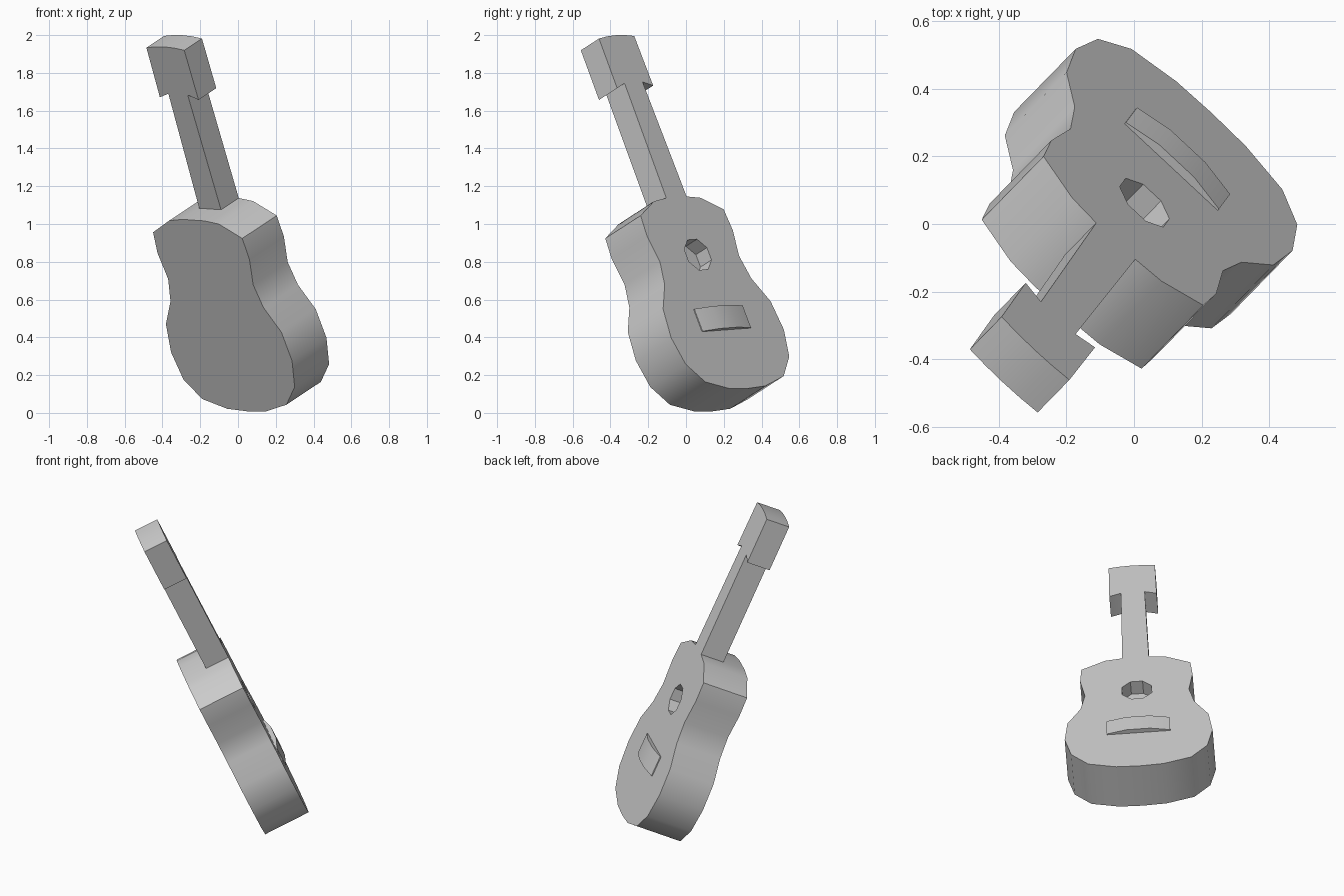
import bpy, bmesh
from mathutils import Vector, Matrix

if "Cube" in bpy.data.objects:
    bpy.data.objects.remove(bpy.data.objects["Cube"])

# Leaning frame: local x = width, y = out of the soundboard, z = along the neck
W = Vector((0.73, -0.68, -0.05)).normalized()
N = Vector((0.633, 0.649, 0.420)).normalized()
U = W.cross(N)
FRAME = Matrix((W, N, U)).transposed().to_4x4()
MID = -0.062                           # centre line across the width
FACE, BACK, NECK_BACK = 0.413, 0.125, 0.265


def prism(name, rings, smooth=0.0):
    """Closed solid between two matching loops of local points."""
    bm = bmesh.new()
    a, b = [[bm.verts.new(FRAME @ Vector((x + MID, y, z))) for x, y, z in r] for r in rings]
    bm.faces.new(a)
    bm.faces.new(b[::-1])
    for i in range(len(a)):
        j = (i + 1) % len(a)
        bm.faces.new((a[i], b[i], b[j], a[j]))
    bmesh.ops.recalc_face_normals(bm, faces=bm.faces)
    me = bpy.data.meshes.new(name)
    bm.to_mesh(me)
    bm.free()
    ob = bpy.data.objects.new(name, me)
    bpy.context.collection.objects.link(ob)
    if smooth:
        bpy.ops.object.select_all(action='DESELECT')
        ob.select_set(True)
        bpy.context.view_layer.objects.active = ob
        bpy.ops.object.shade_smooth_by_angle(angle=smooth)
    return ob


def plate(name, half, front, back, smooth=0.0):
    """Mirror a half outline (width, length) and extrude it through the depth."""
    full = half + [(-x, z) for x, z in reversed(half) if x > 0]
    return prism(name, [[(x, y, z) for x, z in full] for y in (front, back)], smooth)


# Figure-eight body
body = plate("body", [
    (0, -0.052), (0.14, -0.045), (0.305, 0.003), (0.403, 0.112), (0.438, 0.268),
    (0.418, 0.434), (0.337, 0.572), (0.308, 0.704), (0.333, 0.855),
    (0.323, 0.976), (0.18, 1.052), (0.08, 1.065)], FACE, BACK, 0.7)

# Sound hole recess
R, C = 0.088, 0.036
cutter = plate("sound_hole_cutter", [(C, 0.73 - R), (R, 0.73 - C), (R, 0.73 + C), (C, 0.73 + R)],
               FACE + 0.05, FACE - 0.09)
cutter.hide_render = True
cutter.hide_viewport = True
cut = body.modifiers.new("sound_hole", 'BOOLEAN')
cut.operation = 'DIFFERENCE'
cut.solver = 'EXACT'
cut.object = cutter

# Neck and headstock share the soundboard plane
plate("neck", [(0.079, 1.06), (0.07, 1.737)], FACE, NECK_BACK)
plate("headstock", [(0.07, 1.735), (0.14, 1.71), (0.137, 2.0), (0.07, 2.009), (0, 2.012)],
      FACE, NECK_BACK, 0.5)

# Bridge, thicker in the middle than at its ends
bow = [(-0.188, -0.01), (-0.188, 0.006), (-0.07, 0.027), (0.07, 0.027), (0.188, 0.006), (0.188, -0.01)]
prism("bridge", [[(x, FACE + y, z) for x, y in bow] for z in (0.29, 0.42)], 0.5)
